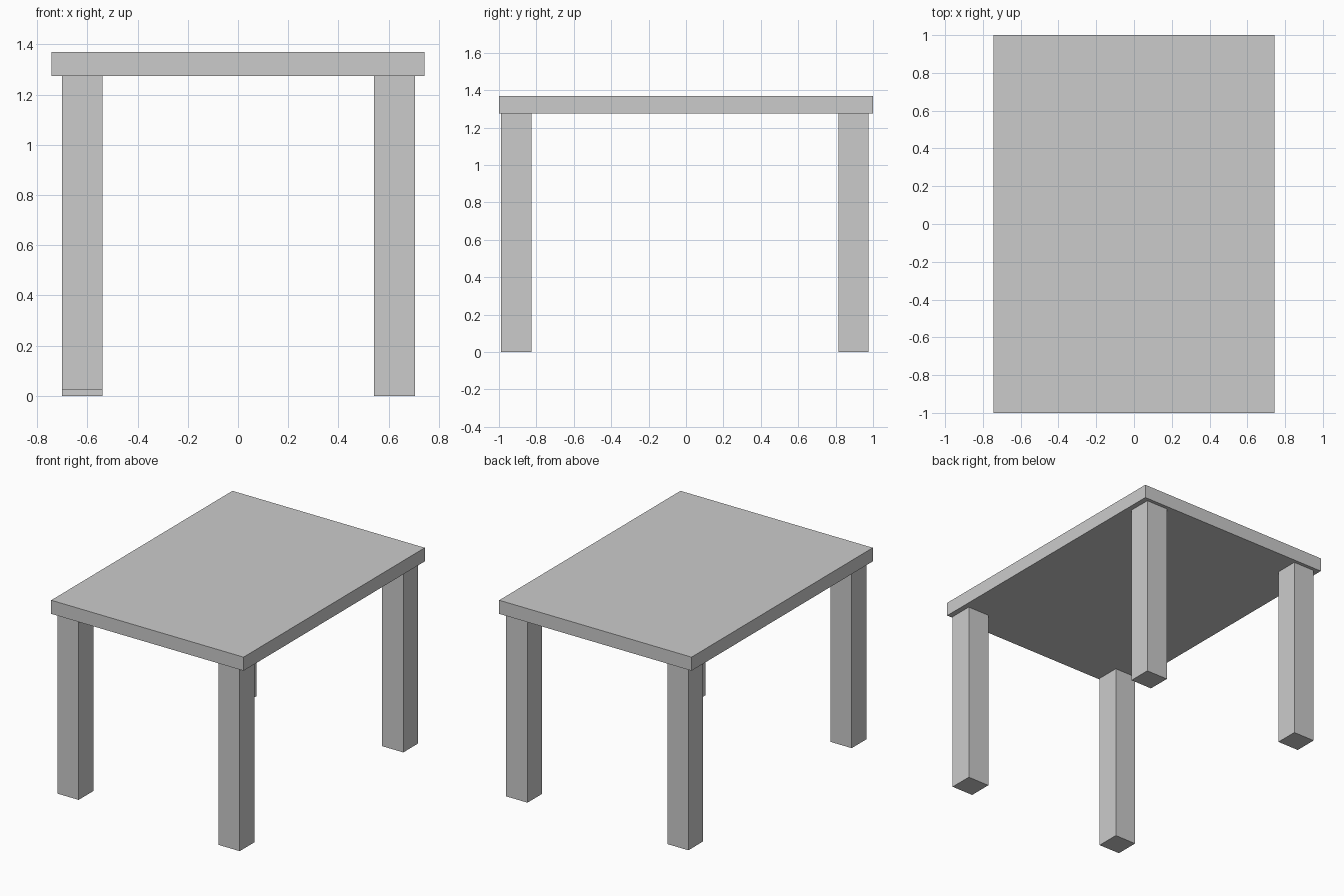
import bpy

if "Cube" in bpy.data.objects:
    bpy.data.objects.remove(bpy.data.objects["Cube"])


def box(name, x, y, z):
    """Box spanning the given (min, max) ranges."""
    bpy.ops.mesh.primitive_cube_add(size=1, location=[(a + b) / 2 for a, b in (x, y, z)])
    ob = bpy.context.object
    ob.name = name
    ob.scale = [b - a for a, b in (x, y, z)]
    bpy.ops.object.transform_apply(location=False, rotation=False, scale=True)
    return ob


TOP_Z = 1.274

# Table top
box("table_top", (-0.743, 0.743), (-1.0, 1.0), (TOP_Z, 1.369))

# Legs: the front left one is slightly short
sides = {"left": (-0.702, -0.539), "right": (0.541, 0.706)}
rows = {"front": (-0.989, -0.826), "back": (0.816, 0.976)}
for row, y in rows.items():
    for side, x in sides.items():
        foot = 0.025 if (row, side) == ("front", "left") else 0.0
        box(f"{row}_{side}_leg", x, y, (foot, TOP_Z))
